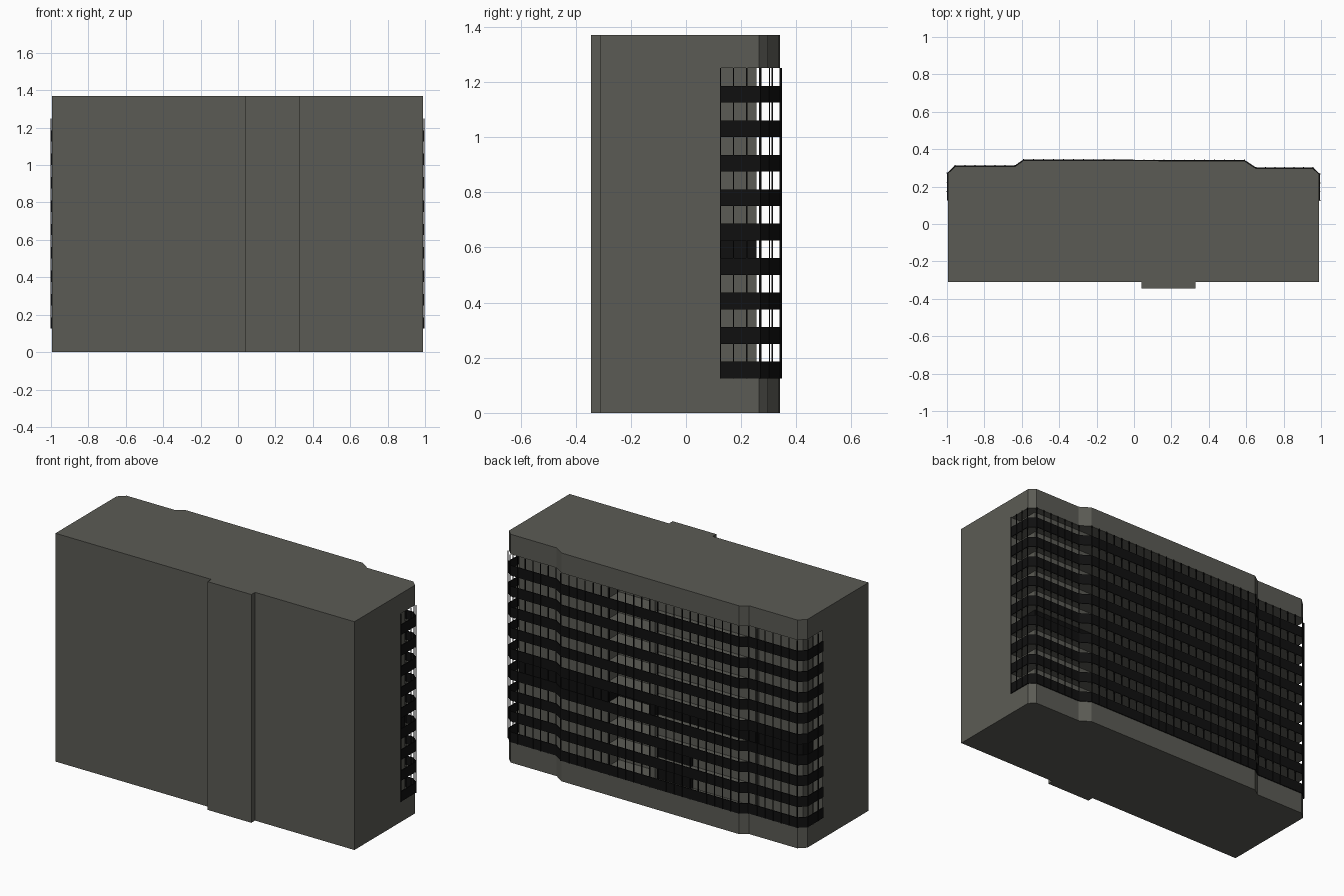
import bpy, bmesh
from mathutils import Vector

cube = bpy.data.objects.get("Cube")
if cube:
    bpy.data.objects.remove(cube)


def material(name, rgb):
    m = bpy.data.materials.new(name)
    m.use_nodes = True
    m.diffuse_color = (*rgb, 1)
    m.node_tree.nodes["Principled BSDF"].inputs["Base Color"].default_value = (*rgb, 1)
    return m


grey = material("warm concrete grey", (0.105, 0.105, 0.09))
black = material("near black panel", (0.005, 0.005, 0.005))


def finish(bm, name, mat):
    bmesh.ops.recalc_face_normals(bm, faces=bm.faces)
    mesh = bpy.data.meshes.new(name)
    bm.to_mesh(mesh)
    bm.free()
    mesh.materials.append(mat)
    obj = bpy.data.objects.new(name, mesh)
    bpy.context.collection.objects.link(obj)
    return obj


def add_prism(bm, outline, z0, z1):
    face = bm.faces.new([bm.verts.new((p[0], p[1], z0)) for p in outline])
    ext = bmesh.ops.extrude_face_region(bm, geom=[face], use_keep_orig=True)
    top = [g for g in ext["geom"] if isinstance(g, bmesh.types.BMVert)]
    bmesh.ops.translate(bm, verts=top, vec=(0, 0, z1 - z0))


def prism(name, outline, z0, z1, mat):
    bm = bmesh.new()
    add_prism(bm, outline, z0, z1)
    return finish(bm, name, mat)


def rect(x0, x1, y0, y1):
    return [(x0, y0), (x1, y0), (x1, y1), (x0, y1)]


FLOORS, PITCH, BASE, TOP = 9, 0.125, 0.125, 1.37
CEILING = BASE + FLOORS * PITCH
LEFT, RIGHT, FRONT, BAY = 0.99, -0.995, -0.31, 0.125

# Rear outline with stepped centre and chamfered corners
rear = [(LEFT, 0.265), (0.955, 0.298), (0.65, 0.298), (0.59, 0.337),
        (-0.59, 0.34), (-0.635, 0.308), (-0.955, 0.308), (RIGHT, 0.27)]
footprint = [(RIGHT, FRONT), (LEFT, FRONT)] + rear

# Solid masses
prism("base_block", footprint, 0, BASE, grey)
prism("roof_block", footprint, CEILING, TOP, grey)
prism("main_body", rect(RIGHT, LEFT, FRONT, BAY), BASE, CEILING, grey)
prism("front_shaft", rect(0.04, 0.33, -0.345, FRONT), 0, TOP, grey)

# Set-back rear wall, one storey at a time, with a dark storey
wall = [(-0.93, 0.1), (0.93, 0.1), (0.93, 0.255), (0.34, 0.255), (0.34, 0.15),
        (0.07, 0.15), (0.07, 0.25), (0.03, 0.25), (0.03, 0.22),
        (-0.6, 0.22), (-0.6, 0.255), (-0.64, 0.255), (-0.64, 0.22), (-0.93, 0.22)]
for k in range(FLOORS):
    z = BASE + k * PITCH
    prism(f"rear_wall_{k}", wall, z, z + PITCH, black if k == 3 else grey)
prism("dark_entrance_panel", rect(-0.2, 0.03, 0.22, 0.228), BASE, BASE + 2 * PITCH, black)

# Gallery path, standing slightly proud of the outline
path = [Vector(p) for p in [(LEFT, BAY)] + rear + [(RIGHT, BAY)]]
normals = []
for a, b in zip(path, path[1:]):
    d = (b - a).normalized()
    normals.append(Vector((d.y, -d.x)))


def offset(dist):
    out = []
    for i, p in enumerate(path):
        n0, n1 = normals[max(i - 1, 0)], normals[min(i, len(normals) - 1)]
        n = (n0 + n1).normalized()
        out.append(p + n * dist / n.dot(n0))
    return out


outer, inner = offset(0.005), offset(0)

# Floor slabs
bm = bmesh.new()
for k in range(1, FLOORS):
    z = BASE + k * PITCH
    add_prism(bm, inner, z, z + 0.008)
finish(bm, "gallery_floors", grey)

# Dark parapet bands
bm = bmesh.new()
for k in range(FLOORS):
    z = BASE + k * PITCH
    add_prism(bm, outer + inner[::-1], z, z + 0.061)
finish(bm, "parapet_bands", black)

# Slender posts along the gallery edge
bm = bmesh.new()
R = 0.0025
for a, b in zip(outer, outer[1:]):
    count = max(1, round((b - a).length / 0.055))
    for i in range(count):
        p = a.lerp(b, i / count)
        add_prism(bm, rect(p.x - R, p.x + R, p.y - R, p.y + R), BASE, CEILING)
finish(bm, "gallery_posts", black)
